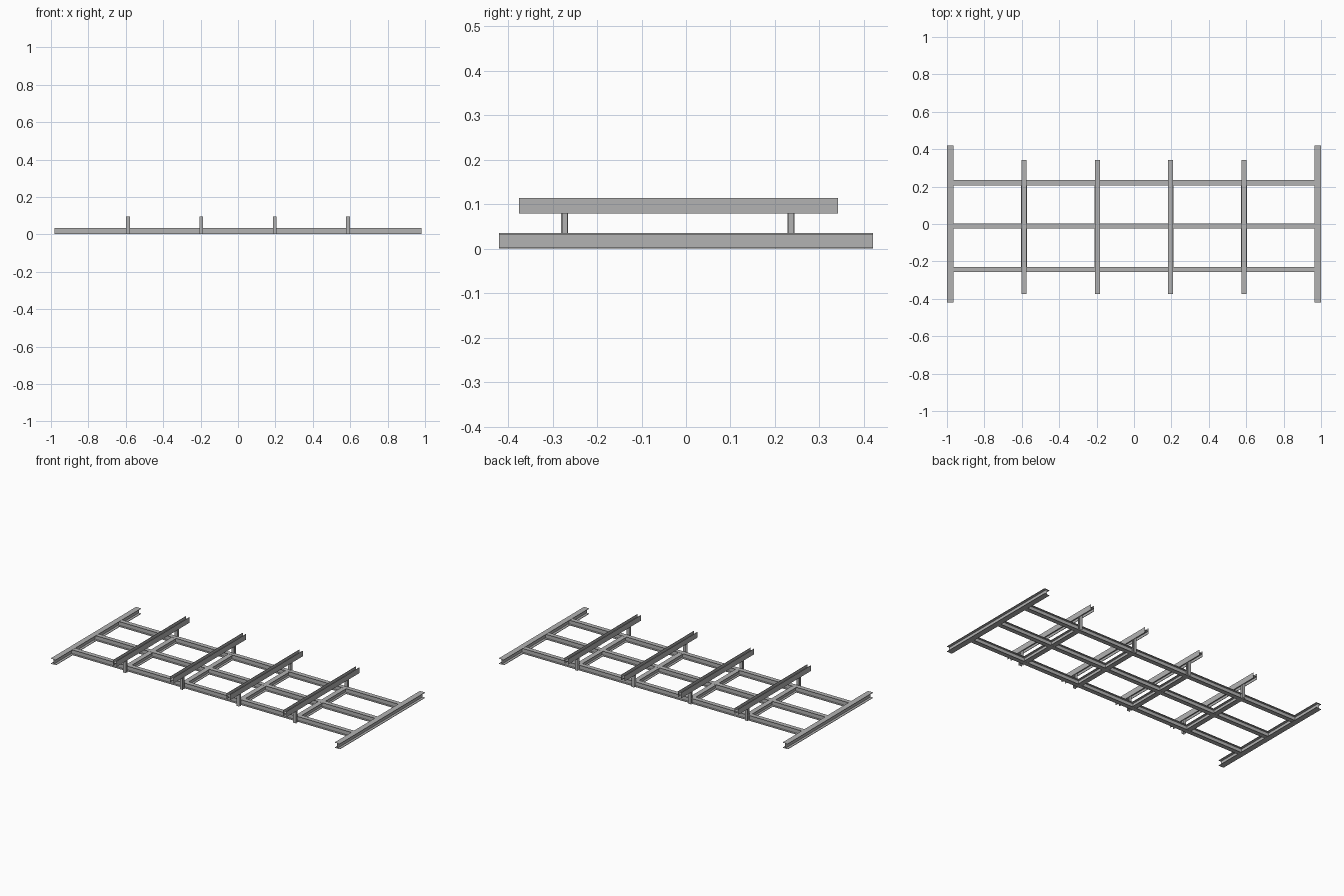
import bpy
import bmesh
from mathutils import Vector

cube = bpy.data.objects.get("Cube")
if cube:
    bpy.data.objects.remove(cube)

steel = bpy.data.materials.new("grey_steel")
steel.use_nodes = True
STEEL_COLOUR = (0.45, 0.45, 0.45, 1)
steel.diffuse_color = STEEL_COLOUR
steel.node_tree.nodes["Principled BSDF"].inputs["Base Color"].default_value = STEEL_COLOUR


def i_beam(name, start, end, flange_normal, width, depth, flange=0.003, web=0.004):
    """Open-ended I-section swept from start to end; flanges face flange_normal."""
    start, end = Vector(start), Vector(end)
    up = Vector(flange_normal)
    side = up.cross((end - start).normalized())
    w, d, t = width / 2, depth / 2, web / 2
    quarter = [(w, d), (w, d - flange), (t, d - flange)]
    right = quarter + [(x, -y) for x, y in reversed(quarter)]
    outline = right + [(-x, y) for x, y in reversed(right)]

    bm = bmesh.new()
    rings = [[bm.verts.new(p + side * x + up * y) for x, y in outline]
             for p in (start, end)]
    faces = []
    for i in range(len(outline)):
        j = (i + 1) % len(outline)
        faces.append(bm.faces.new((rings[0][j], rings[0][i], rings[1][i], rings[1][j])))
    # Point every face out of the solid section
    bm.normal_update()
    if faces[0].normal.dot(side) < 0:
        bmesh.ops.reverse_faces(bm, faces=faces)
    mesh = bpy.data.meshes.new(name)
    bm.to_mesh(mesh)
    bm.free()
    mesh.materials.append(steel)
    bpy.context.collection.objects.link(bpy.data.objects.new(name, mesh))


X, Y, Z = (1, 0, 0), (0, 1, 0), (0, 0, 1)
BASE_Z = 0.0175
RAIL_Y = {"front": -0.243, "middle": -0.011, "back": 0.22}
POST_Y = {"front": -0.273, "back": 0.236}
FRAME_X = (-0.588, -0.196, 0.196, 0.588)

# End beams lying across the frame
for label, x in (("right", -0.9825), ("left", 0.9825)):
    i_beam(f"{label}_end_beam", (x, -0.42, BASE_Z), (x, 0.42, BASE_Z), Z, 0.035, 0.035)

# Long rails running into the webs of the end beams
for label, y in RAIL_Y.items():
    i_beam(f"{label}_rail", (-0.98, y, BASE_Z), (0.98, y, BASE_Z), Z, 0.028, 0.033)

for n, x in enumerate(FRAME_X, 1):
    # Floor joists fitted between neighbouring rails
    for label, a, b in (("front", "front", "middle"), ("back", "middle", "back")):
        i_beam(f"{label}_joist_{n}", (x, RAIL_Y[a], BASE_Z), (x, RAIL_Y[b], BASE_Z),
               Z, 0.031, 0.032)
    # Posts bolted to the outer sides of the rails
    for label, y in POST_Y.items():
        i_beam(f"{label}_post_{n}", (x, y, 0.001), (x, y, 0.095), Y, 0.02, 0.016)
    # Raised crossbeam on its side, with the posts seated in its lower channel
    i_beam(f"crossbeam_{n}", (x, -0.375, 0.0965), (x, 0.342, 0.0965), X, 0.034, 0.027)
